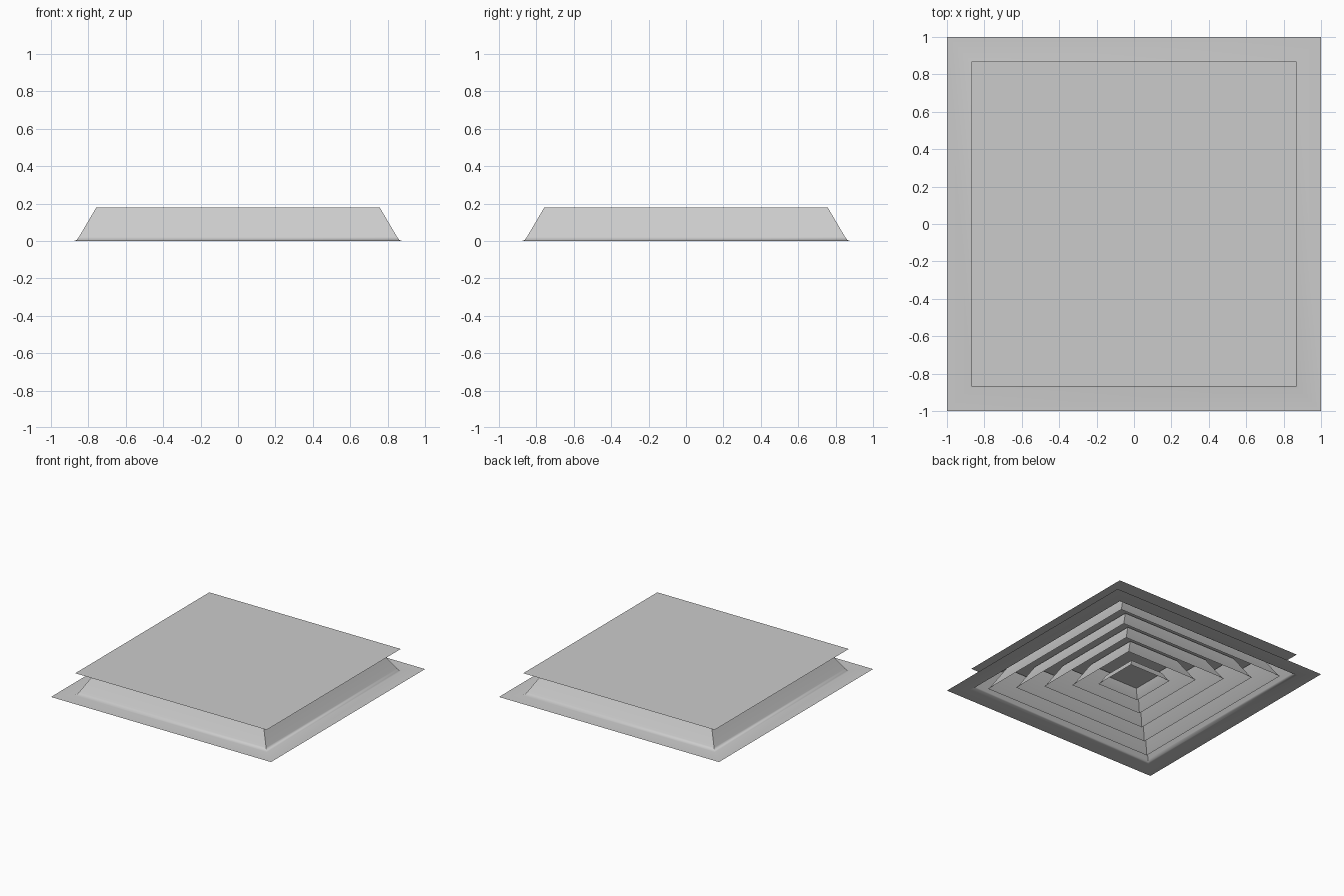
import bpy, bmesh, math

cube = bpy.data.objects.get("Cube")
if cube:
    bpy.data.objects.remove(cube, do_unlink=True)

grey = bpy.data.materials.new("painted_metal_grey")
grey.use_nodes = True
colour = (0.6, 0.6, 0.6, 1)
grey.diffuse_color = colour
grey.node_tree.nodes["Principled BSDF"].inputs["Base Color"].default_value = colour


def square_sheet(name, profile, capped=False):
    """Sweep a (half width, height) profile round a square; optionally close its end."""
    bm = bmesh.new()
    corners = [(-1, -1), (1, -1), (1, 1), (-1, 1)]
    loops = [[bm.verts.new((x * r, y * r, z)) for x, y in corners] for r, z in profile]
    for low, high in zip(loops, loops[1:]):
        for i in range(4):
            j = (i + 1) % 4
            bm.faces.new((low[i], low[j], high[j], high[i]))
    if capped:
        bm.faces.new(loops[-1])
    mesh = bpy.data.meshes.new(name)
    bm.to_mesh(mesh)
    bm.free()
    mesh.materials.append(grey)
    obj = bpy.data.objects.new(name, mesh)
    bpy.context.collection.objects.link(obj)
    bpy.ops.object.select_all(action="DESELECT")
    obj.select_set(True)
    bpy.context.view_layer.objects.active = obj
    bpy.ops.object.shade_smooth_by_angle(angle=math.radians(40))
    return obj


HEIGHT = 0.18
SLOPE = 0.58

# Flat ceiling flange flaring into the outer funnel
square_sheet("flange_and_funnel", [(1, 0), (0.875, 0), (0.862, 0.006),
                                   (0.85, 0.022), (0.757, HEIGHT)])

# Back plate over the funnel
square_sheet("back_plate", [(0.87, HEIGHT)], capped=True)

# Nested louvre cones
for i, lip in enumerate((0.78, 0.63, 0.48, 0.33)):
    top = HEIGHT - 0.01
    square_sheet(f"louvre_{i + 1}", [(lip, 0), (lip - 0.012, 0.014),
                                     (lip - SLOPE * top, top)])

# Closed centre cone
square_sheet("centre_cone", [(0.19, 0), (0.178, 0.014), (0.15, 0.07)], capped=True)
